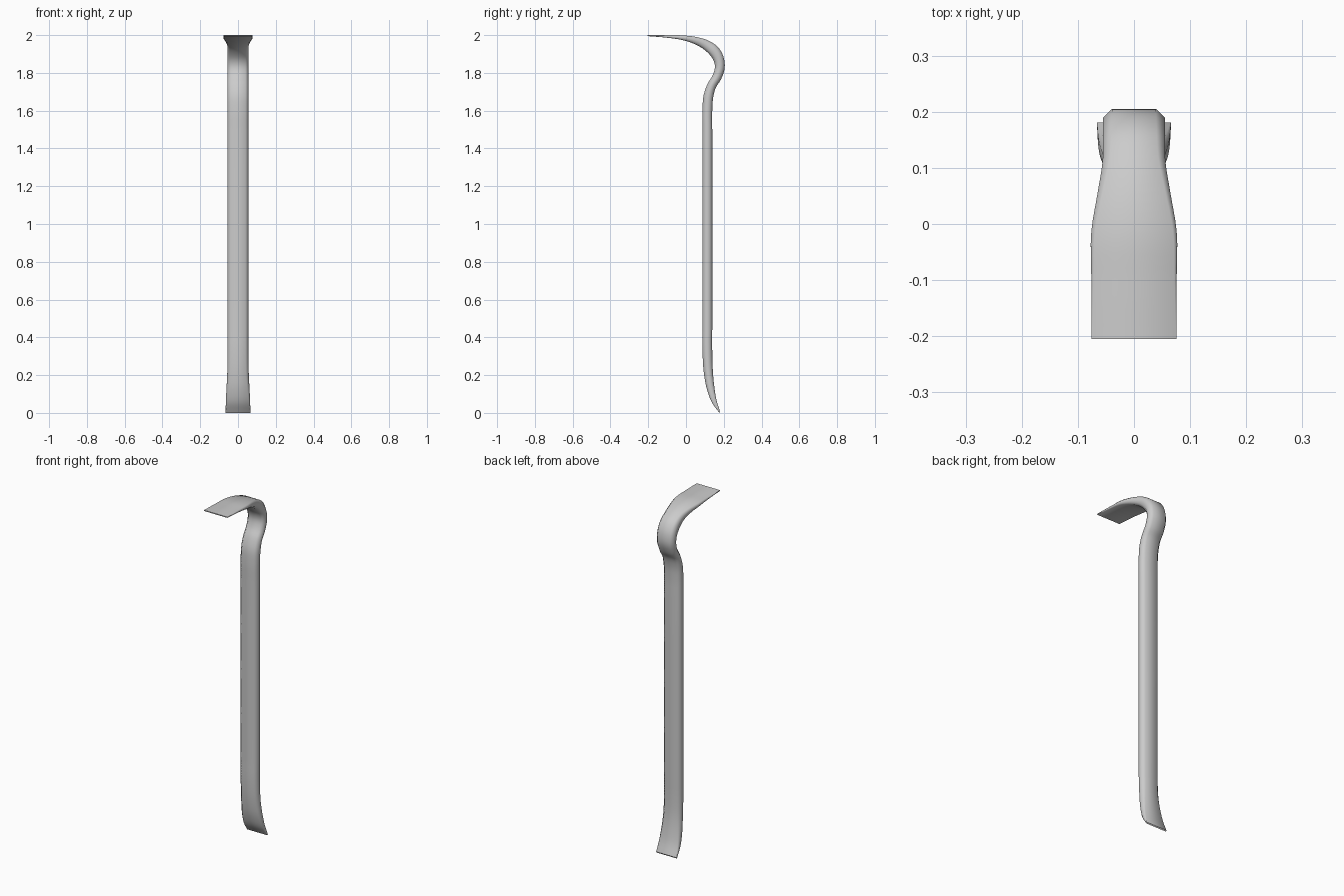
import bpy, bmesh
from mathutils import Vector

if "Cube" in bpy.data.objects:
    bpy.data.objects.remove(bpy.data.objects["Cube"])

# Side profile stations: front edge (y, z), back edge (y, z), half width, chamfer
STATIONS = [
    (0.177, 0.000, 0.181, 0.006, 0.066, 0.001),
    (0.137, 0.055, 0.162, 0.066, 0.064, 0.006),
    (0.112, 0.120, 0.151, 0.130, 0.061, 0.011),
    (0.096, 0.200, 0.143, 0.210, 0.057, 0.015),
    (0.087, 0.330, 0.139, 0.330, 0.055, 0.016),
    (0.087, 0.450, 0.139, 0.450, 0.055, 0.016),
    (0.087, 1.500, 0.139, 1.500, 0.055, 0.016),
    (0.087, 1.610, 0.139, 1.600, 0.055, 0.016),
    (0.094, 1.685, 0.144, 1.670, 0.055, 0.016),
    (0.114, 1.742, 0.158, 1.722, 0.055, 0.016),
    (0.140, 1.785, 0.186, 1.767, 0.055, 0.016),
    (0.153, 1.830, 0.205, 1.828, 0.055, 0.016),
    (0.145, 1.868, 0.197, 1.890, 0.055, 0.016),
    (0.122, 1.900, 0.168, 1.938, 0.055, 0.015),
    (0.087, 1.930, 0.120, 1.970, 0.056, 0.013),
    (0.040, 1.955, 0.060, 1.989, 0.065, 0.010),
    (-0.020, 1.974, -0.010, 1.998, 0.076, 0.007),
    (-0.100, 1.986, -0.100, 2.000, 0.076, 0.004),
    (-0.205, 1.995, -0.205, 2.000, 0.076, 0.001),
]
STEPS = 4


def smooth_rows(rows, steps):
    """Spline interpolation of the stations."""
    rows = [Vector(r) for r in rows]
    # cap tangents by neighbour spacing so the long shaft stays straight
    dist = [(b - a).length for a, b in zip(rows, rows[1:])]
    tang = []
    for i in range(len(rows)):
        if i == 0:
            tang.append((rows[1] - rows[0]) / dist[0])
        elif i == len(rows) - 1:
            tang.append((rows[-1] - rows[-2]) / dist[-1])
        else:
            a = (rows[i] - rows[i - 1]) / dist[i - 1]
            b = (rows[i + 1] - rows[i]) / dist[i]
            tang.append((a * dist[i] + b * dist[i - 1]) / (dist[i] + dist[i - 1]))
    out = []
    for i, d in enumerate(dist):
        for k in range(steps):
            t = k / steps
            out.append(rows[i] * (2*t**3 - 3*t**2 + 1) + tang[i] * d * (t**3 - 2*t**2 + t)
                       + rows[i + 1] * (3*t**2 - 2*t**3) + tang[i + 1] * d * (t**3 - t**2))
    out.append(rows[-1])
    return out


# Bar: chamfered rectangle swept through the stations, closed at both tips
bm = bmesh.new()
rings = []
for fy, fz, by, bz, w, c in smooth_rows(STATIONS, STEPS):
    front, back = Vector((0, fy, fz)), Vector((0, by, bz))
    across = (back - front).normalized()
    c = min(c, (back - front).length * 0.4)
    corners = [(-w + c, front), (w - c, front), (w, front + across * c), (w, back - across * c),
               (w - c, back), (-w + c, back), (-w, back - across * c), (-w, front + across * c)]
    rings.append([bm.verts.new((x, p.y, p.z)) for x, p in corners])
for a, b in zip(rings, rings[1:]):
    for j in range(8):
        k = (j + 1) % 8
        bm.faces.new((a[j], a[k], b[k], b[j]))
bm.faces.new(rings[0])
bm.faces.new(rings[-1])
bmesh.ops.recalc_face_normals(bm, faces=bm.faces)

mesh = bpy.data.meshes.new("pry_bar")
bm.to_mesh(mesh)
bm.free()
bar = bpy.data.objects.new("pry_bar", mesh)
bpy.context.collection.objects.link(bar)
bpy.context.view_layer.objects.active = bar
bar.select_set(True)
bpy.ops.object.shade_smooth_by_angle(angle=0.9)
